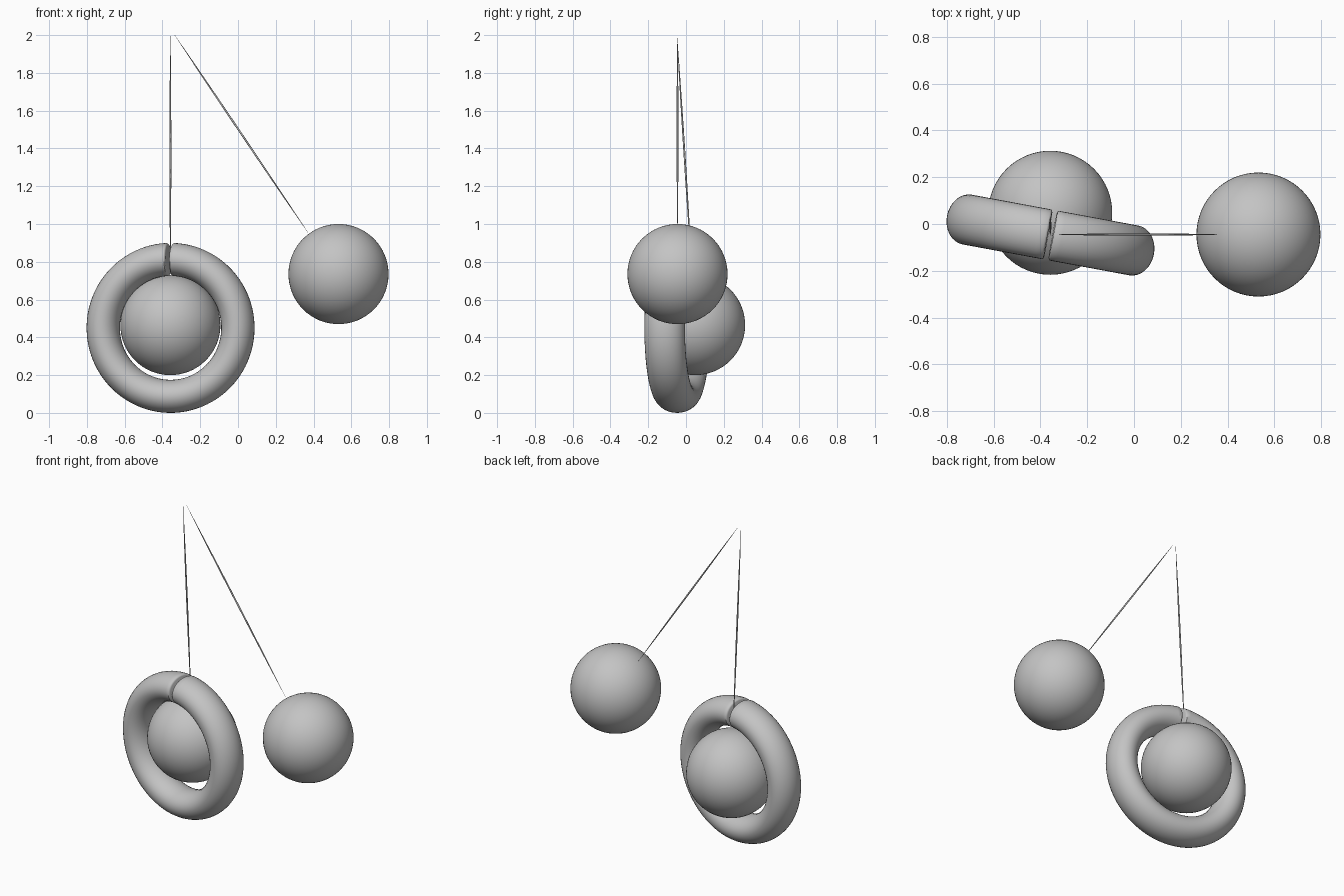
import bpy, bmesh, math
from mathutils import Vector, Matrix

if "Cube" in bpy.data.objects:
    bpy.data.objects.remove(bpy.data.objects["Cube"])

grey = bpy.data.materials.new("plain grey")
grey.diffuse_color = (0.55, 0.55, 0.55, 1)
grey.use_nodes = True
grey.node_tree.nodes["Principled BSDF"].inputs["Base Color"].default_value = grey.diffuse_color


def finish(name, bm, angle=40):
    bmesh.ops.recalc_face_normals(bm, faces=bm.faces)
    me = bpy.data.meshes.new(name)
    bm.to_mesh(me)
    bm.free()
    ob = bpy.data.objects.new(name, me)
    bpy.context.collection.objects.link(ob)
    me.materials.append(grey)
    bpy.ops.object.select_all(action='DESELECT')
    ob.select_set(True)
    bpy.context.view_layer.objects.active = ob
    bpy.ops.object.shade_smooth_by_angle(angle=math.radians(angle))
    return ob


def skin(bm, loops):
    """Bridge equal vertex loops and cap both ends."""
    n = len(loops[0])
    rows = [[bm.verts.new(p) for p in loop] for loop in loops]
    for a, b in zip(rows, rows[1:]):
        for i in range(n):
            j = (i + 1) % n
            bm.faces.new((a[i], a[j], b[j], b[i]))
    bm.faces.new(rows[0])
    bm.faces.new(rows[-1])


def ball(name, centre, r=0.265):
    bm = bmesh.new()
    bmesh.ops.create_uvsphere(bm, u_segments=64, v_segments=32, radius=r,
                              matrix=Matrix.Translation(centre))
    finish(name, bm)


def string(name, top, end, r=0.005):
    # thin thread, thickest in the middle and pointed at both ends
    top, end = Vector(top), Vector(end)
    q = (end - top).to_track_quat('Z', 'Y')
    loops = []
    for k in range(13):
        t = k / 12
        w = max(r * math.sin(math.pi * t) ** 0.7, 0.0006)
        loops.append([top.lerp(end, t) + q @ Vector((w * math.cos(a), w * math.sin(a), 0))
                      for a in (math.tau * i / 8 for i in range(8))])
    bm = bmesh.new()
    skin(bm, loops)
    finish(name, bm, 80)


# split ring: oval section swept round, open by a narrow slit at the top
R, RAD, AX, GAP = 0.3625, 0.0875, 0.108, 0.028
steps = [(GAP, 0.9), (GAP + 0.006, 0.96), (GAP + 0.02, 1.0)]
mid = [(GAP + 0.02 + (math.tau - 2 * GAP - 0.04) * k / 96, 1.0) for k in range(1, 96)]
steps = steps + mid + [(math.tau - a, s) for a, s in reversed(steps)]
place = Matrix.Translation((-0.357, -0.047, 0.45)) @ Matrix.Rotation(math.radians(-10.5), 4, 'Z')
loops = []
for a, s in steps:
    loop = []
    for i in range(32):
        b = math.tau * i / 32
        d = R + s * RAD * math.cos(b)
        loop.append(place @ Vector((d * math.sin(a), s * AX * math.sin(b), d * math.cos(a))))
    loops.append(loop)
bm = bmesh.new()
skin(bm, loops)
finish("split_ring", bm)

# two balls, one hanging behind the ring and one swung out
ball("hanging_ball", (-0.358, 0.048, 0.465))
ball("swung_ball", (0.532, -0.045, 0.735))

# threads meeting at the pivot
string("hanging_string", (-0.358, -0.048, 2.0), (-0.358, 0.032, 0.74))
string("swung_string", (-0.335, -0.045, 2.0), (0.37, -0.045, 0.955))
